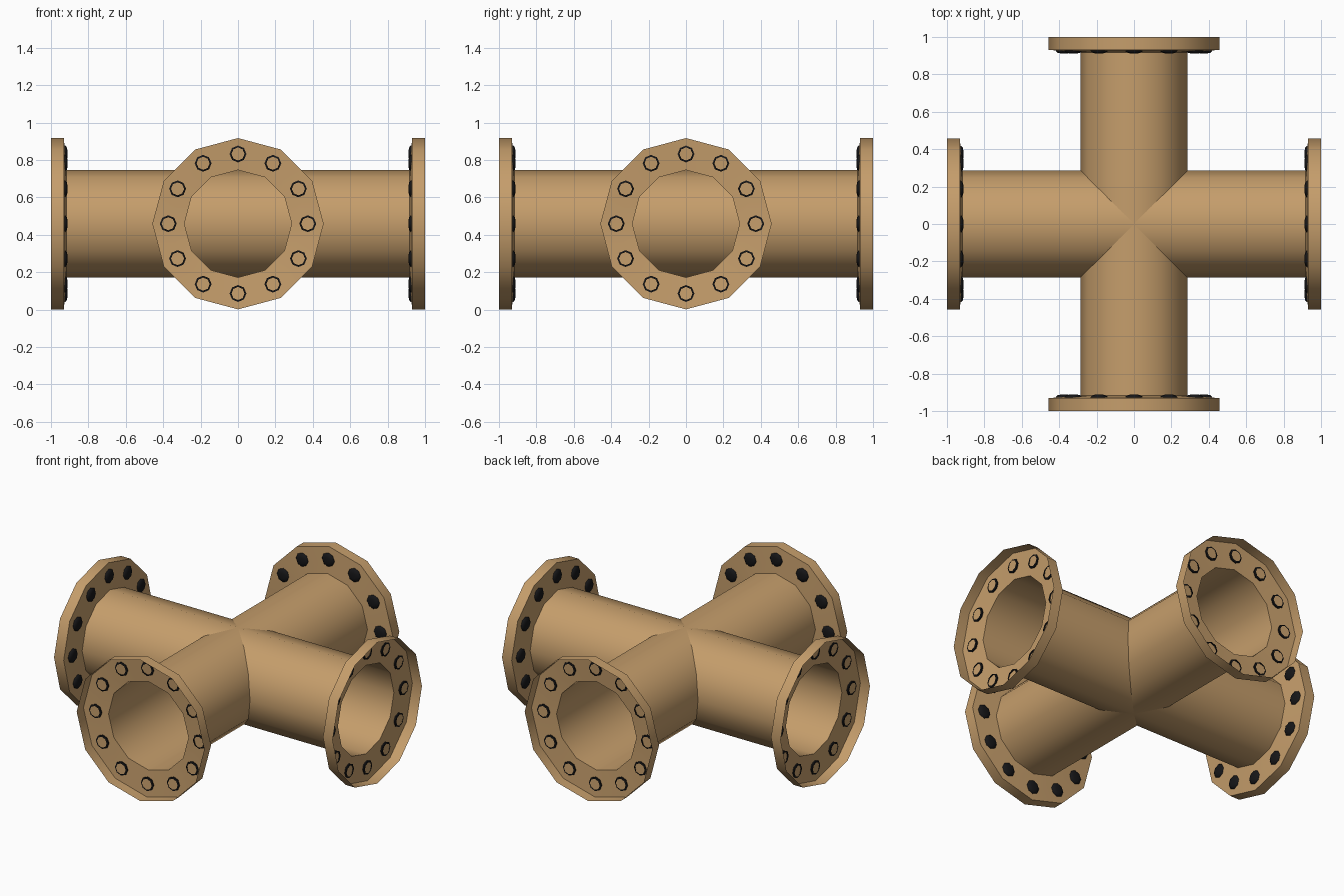
import bpy, bmesh
from math import cos, sin, pi, radians
from mathutils import Matrix

if "Cube" in bpy.data.objects:
    bpy.data.objects.remove(bpy.data.objects["Cube"])

CENTRE_Z = 0.459
SIDES = 12
PIPE_R, FLANGE_R, BOLT_RING_R = 0.287, 0.458, 0.373
PIPE_END = 0.918


def material(name, rgb):
    m = bpy.data.materials.new(name)
    m.diffuse_color = (*rgb, 1)
    m.use_nodes = True
    m.node_tree.nodes["Principled BSDF"].inputs["Base Color"].default_value = m.diffuse_color
    return m


BRONZE = material("bronze", (0.56, 0.34, 0.148))
BLACK = material("black_steel", (0.008, 0.008, 0.009))


def lathe(bm, profile, sides, mat):
    """Spin (radius, height) points about the local z axis."""
    rings = []
    for r, h in profile:
        rings.append([bm.verts.new(mat @ Matrix.Translation((
            r * cos(2 * pi * i / sides), r * sin(2 * pi * i / sides), h)).translation)
            for i in range(sides)])
    for a, b in zip(rings, rings[1:]):
        for i in range(sides):
            k = (i + 1) % sides
            bm.faces.new((a[i], a[k], b[k], b[i]))
    return rings


def finish(bm, name, mat, angle):
    me = bpy.data.meshes.new(name)
    bm.to_mesh(me)
    bm.free()
    me.materials.append(mat)
    ob = bpy.data.objects.new(name, me)
    bpy.context.collection.objects.link(ob)
    bpy.ops.object.select_all(action='DESELECT')
    ob.select_set(True)
    bpy.context.view_layer.objects.active = ob
    bpy.ops.object.shade_smooth_by_angle(angle=radians(angle))
    return ob


def axis(deg):
    """Local z points outwards along one arm of the cross."""
    return (Matrix.Translation((0, 0, CENTRE_Z)) @ Matrix.Rotation(radians(deg), 4, 'Z')
            @ Matrix.Rotation(pi / 2, 4, 'Y'))


# two open pipes crossing at the middle
for name, deg in (("pipe_left_right", 0), ("pipe_front_back", 90)):
    bm = bmesh.new()
    lathe(bm, [(PIPE_R, -PIPE_END), (PIPE_R, PIPE_END)], SIDES, axis(deg))
    finish(bm, name, BRONZE, 40)

for name, deg in (("right", 0), ("back", 90), ("left", 180), ("front", 270)):
    # thin flange: sloping plate with a rim, open on the outer side
    bm = bmesh.new()
    lathe(bm, [(PIPE_R, PIPE_END), (FLANGE_R, 0.931), (FLANGE_R, 1.0)], SIDES, axis(deg))
    finish(bm, name + "_flange", BRONZE, 40)

    # bolts: domed head behind the plate, collar poking through it
    bm = bmesh.new()
    for i in range(12):
        a = 2 * pi * i / 12
        m = axis(deg) @ Matrix.Translation((BOLT_RING_R * cos(a), BOLT_RING_R * sin(a), 0))
        head = lathe(bm, [(0.02, 0.912), (0.037, 0.916), (0.045, 0.924),
                          (0.045, 0.932), (0.035, 0.935)], 8, m)
        bm.faces.new(head[0][::-1])
    finish(bm, name + "_flange_bolts", BLACK, 50)
